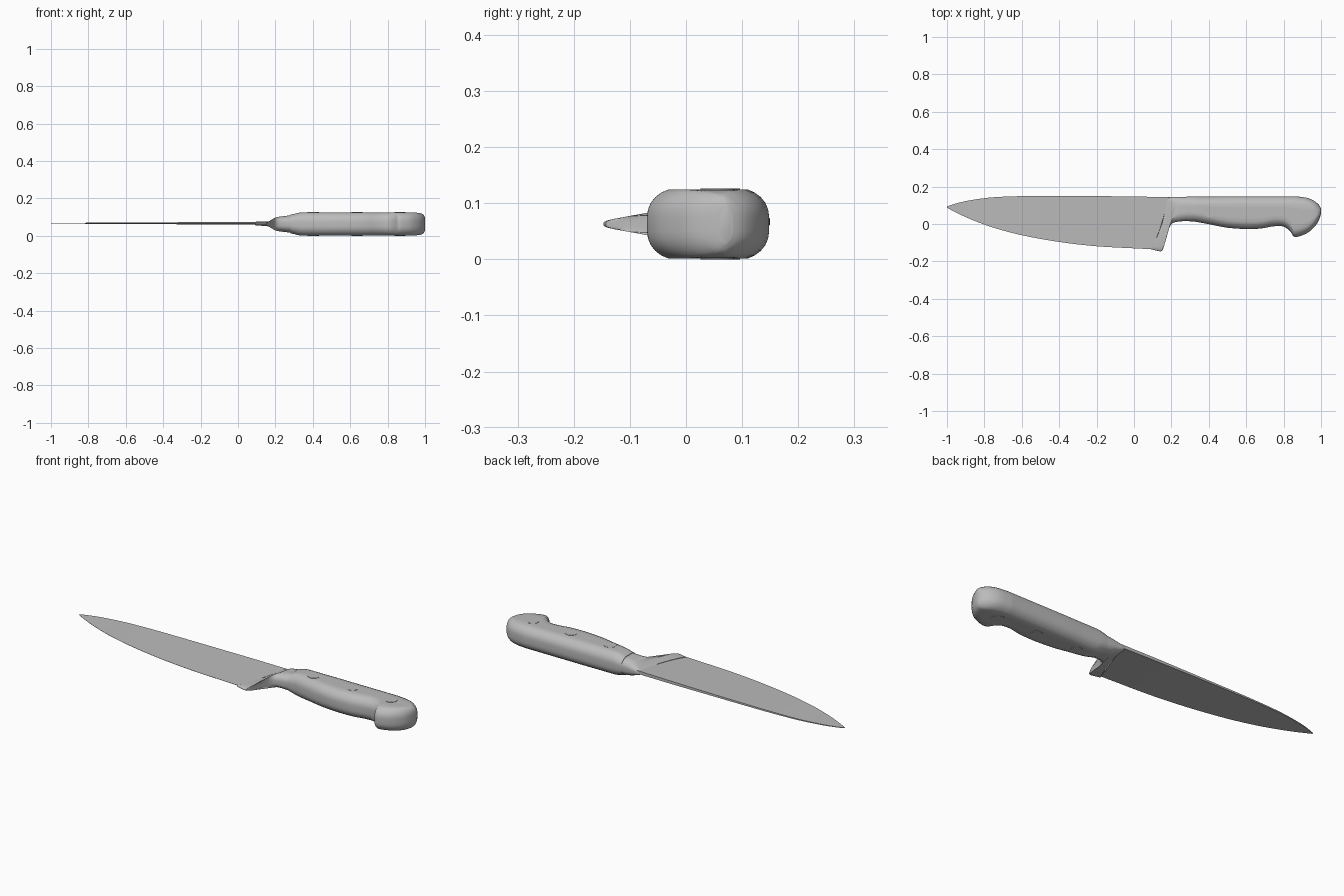
import bpy, bmesh, math
from mathutils import Vector

cube = bpy.data.objects.get("Cube")
if cube:
    bpy.data.objects.remove(cube)

MID = 0.063          # height of the knife's middle plane

steel = bpy.data.materials.new("plain grey")
steel.diffuse_color = (0.5, 0.5, 0.5, 1)
steel.use_nodes = True
steel.node_tree.nodes["Principled BSDF"].inputs["Base Color"].default_value = (0.5, 0.5, 0.5, 1)


def finish(name, bm, angle=35):
    bmesh.ops.recalc_face_normals(bm, faces=bm.faces[:])
    mesh = bpy.data.meshes.new(name)
    bm.to_mesh(mesh)
    bm.free()
    obj = bpy.data.objects.new(name, mesh)
    bpy.context.collection.objects.link(obj)
    mesh.materials.append(steel)
    bpy.ops.object.select_all(action='DESELECT')
    obj.select_set(True)
    bpy.context.view_layer.objects.active = obj
    bpy.ops.object.shade_smooth_by_angle(angle=math.radians(angle))
    return obj


def loft(name, rings, angle=35):
    """Skin a list of equal closed rings and cap both ends."""
    bm = bmesh.new()
    loops = [[bm.verts.new(p) for p in ring] for ring in rings]
    n = len(loops[0])
    for a, b in zip(loops, loops[1:]):
        for i in range(n):
            j = (i + 1) % n
            bm.faces.new((a[i], a[j], b[j], b[i]))
    bm.faces.new(loops[0])
    bm.faces.new(loops[-1])
    return finish(name, bm, angle)


def smooth(rows, steps):
    """Catmull-Rom interpolation of rows of numbers."""
    out = []
    for i in range(len(rows) - 1):
        p0, p1 = rows[max(i - 1, 0)], rows[i]
        p2, p3 = rows[i + 1], rows[min(i + 2, len(rows) - 1)]
        for k in range(steps):
            t = k / steps
            out.append([0.5 * (2 * b + (c - a) * t + (2 * a - 5 * b + 4 * c - d) * t ** 2
                               + (3 * b - a - 3 * c + d) * t ** 3)
                        for a, b, c, d in zip(p0, p1, p2, p3)])
    return out + [rows[-1]]


def rounded_ring(bx, by, tx, ty, hb, ht, radius, bow=0.0):
    """Flat-sided section with rounded edges, from belly point to spine point."""
    low, high = Vector((bx, by, 0)), Vector((tx, ty, 0))
    width = (high - low).length
    r = min(radius / width, 0.42)
    top = math.radians(72)
    arc = [(r * (1 - math.cos(top * k / 5)) / (1 - math.cos(top)),
            0.22 + 0.78 * math.sin(top * k / 5) / math.sin(top)) for k in range(6)]
    flat = [(r + (1 - 2 * r) * k / 4, 1.0) for k in range(1, 4)]
    half = arc + flat + [(1 - f, z) for f, z in reversed(arc)]

    def point(f, z, side):
        p = low.lerp(high, f)
        p.x += bow * 4 * f * (1 - f)
        p.z = MID + side * z * (hb + (ht - hb) * f)
        return p
    return [point(f, z, 1) for f, z in half] + [point(f, z, -1) for f, z in reversed(half)]


# Blade: belly x, belly y, spine x, spine y, half spine thickness
blade = [(-1.0, .087, -1.0, .093, .0012), (-.97, .071, -.97, .104, .0015),
         (-.92, .046, -.92, .118, .002), (-.85, .016, -.85, .131, .0025),
         (-.75, -.02, -.75, .143, .003), (-.6, -.06, -.6, .149, .004),
         (-.4, -.096, -.4, .15, .005), (-.2, -.119, -.2, .149, .006),
         (0, -.13, 0, .147, .0075), (.105, -.135, .19, .143, .0085)]
rings = []
for bx, by, tx, ty, h in smooth(blade, 4):
    z = MID + 0.004
    rings.append([(bx, by, z + .0006), (tx, ty, z + h), (tx, ty, z - h), (bx, by, z - .0006)])
loft("blade", rings)

# Bolster: belly x, y, spine x, y, half thickness at belly and spine, edge radius, bow
bolster = [(.09, -.135, .175, .143, .008, .010, .015, .018),
           (.12, -.142, .185, .145, .009, .017, .02, .015),
           (.15, -.143, .20, .145, .010, .026, .03, .012),
           (.167, -.09, .215, .145, .021, .031, .035, .009),
           (.18, -.045, .225, .145, .03, .034, .037, .006),
           (.195, -.008, .235, .145, .036, .037, .037, .004),
           (.22, .010, .25, .145, .04, .041, .037, .002),
           (.285, .017, .288, .145, .047, .047, .037, 0)]
loft("bolster", [rounded_ring(*row) for row in smooth(bolster, 3)])

# Handle: x, belly y, spine y, half thickness
handle = [(.28, .016, .146, .049), (.305, .014, .147, .055), (.335, .011, .147, .061),
          (.42, -.005, .147, .0615), (.5, -.020, .148, .0615), (.6, -.027, .148, .0615),
          (.68, -.024, .148, .0615), (.74, -.013, .148, .0615), (.79, -.012, .148, .0615),
          (.82, -.025, .148, .0615), (.84, -.046, .148, .0615), (.852, -.064, .148, .0615),
          (.87, -.069, .147, .0615), (.92, -.052, .141, .0615), (.955, -.026, .128, .0605),
          (.98, .004, .111, .056), (.993, .032, .096, .048), (1.0, .058, .082, .034)]
loft("handle", [rounded_ring(x, lo, x, hi, h, h, .038) for x, lo, hi, h in smooth(handle, 3)])

# Rivets pass through the handle and stand just proud of both sides
for i, (x, y) in enumerate([(.402, .066), (.636, .060), (.866, .056)]):
    bm = bmesh.new()
    bmesh.ops.create_cone(bm, cap_ends=True, segments=32, radius1=.03, radius2=.03, depth=.126)
    bmesh.ops.translate(bm, verts=bm.verts[:], vec=(x, y, MID))
    finish(f"rivet_{i + 1}", bm)
